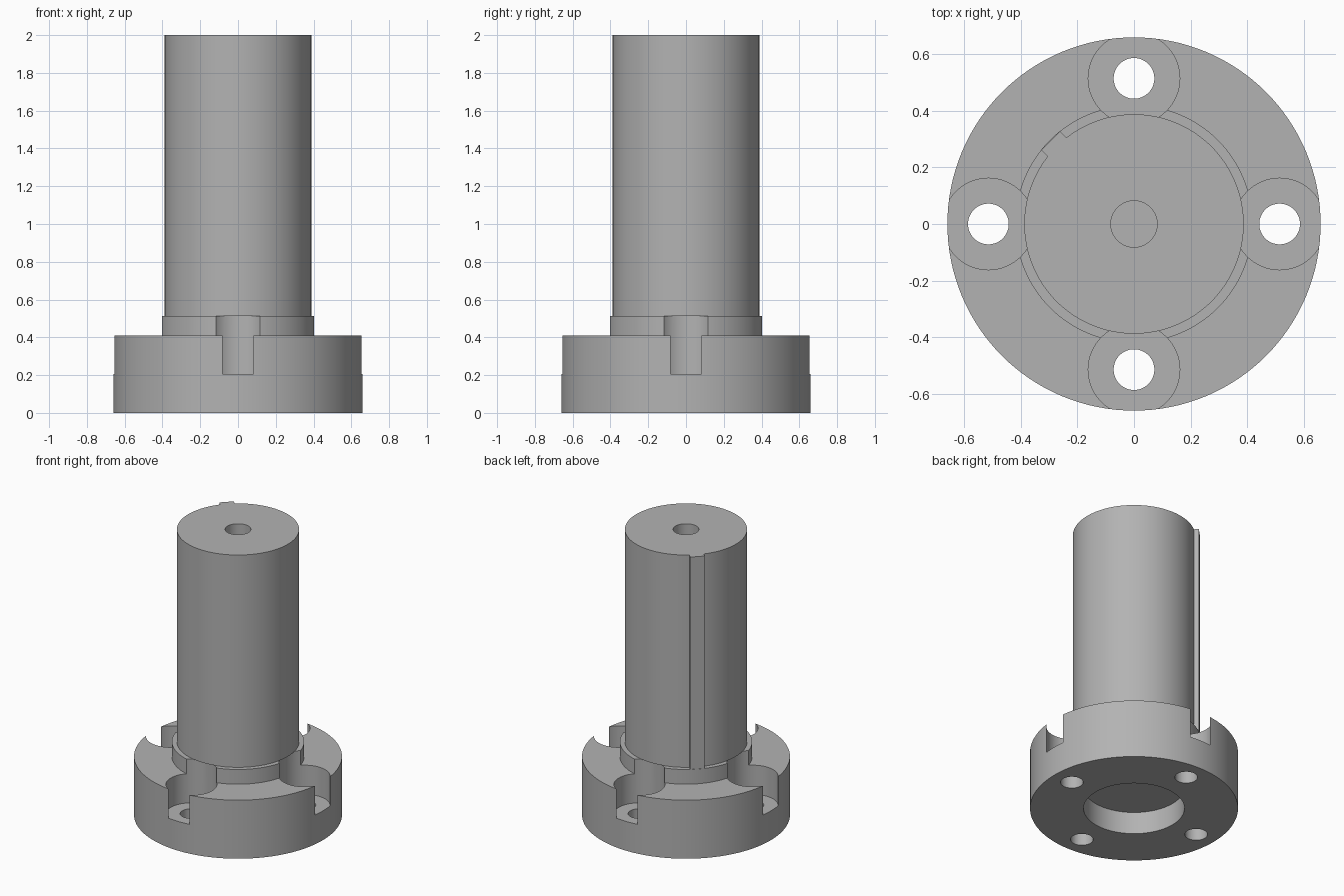
import bpy, bmesh, math
from mathutils import Matrix, Vector

cube = bpy.data.objects.get("Cube")
if cube:
    bpy.data.objects.remove(cube, do_unlink=True)

SEG = 128
STEP_Z, COLLAR_Z, TOP_Z = 0.41, 0.513, 2.0
BOLT_R = 0.515

steel = bpy.data.materials.new("grey steel")
steel.use_nodes = True
colour = (0.45, 0.45, 0.45, 1)
steel.diffuse_color = colour
steel.node_tree.nodes["Principled BSDF"].inputs["Base Color"].default_value = colour


def finish(name, bm):
    """Turn a bmesh into a linked, shaded object."""
    bmesh.ops.recalc_face_normals(bm, faces=bm.faces[:])
    mesh = bpy.data.meshes.new(name)
    bm.to_mesh(mesh)
    bm.free()
    mesh.materials.append(steel)
    obj = bpy.data.objects.new(name, mesh)
    bpy.context.collection.objects.link(obj)
    return obj


def lathe(name, profile):
    """Revolve a list of (radius, height) points about z."""
    bm = bmesh.new()
    verts = [bm.verts.new((r, 0, z)) for r, z in profile]
    edges = [bm.edges.new(pair) for pair in zip(verts, verts[1:])]
    bmesh.ops.spin(bm, geom=verts + edges, cent=(0, 0, 0), axis=(0, 0, 1),
                   angle=math.tau, steps=SEG, use_merge=False)
    bmesh.ops.remove_doubles(bm, verts=bm.verts[:], dist=0.0001)
    return finish(name, bm)


def bolt_cutter(name, radius, z0, z1):
    """Four cylinders on the bolt circle, used for cutting."""
    bm = bmesh.new()
    for i in range(4):
        place = Matrix.Rotation(i * math.pi / 2, 4, "Z") @ Matrix.Translation(
            (BOLT_R, 0, (z0 + z1) / 2))
        bmesh.ops.create_cone(bm, cap_ends=True, segments=64, radius1=radius,
                              radius2=radius, depth=z1 - z0, matrix=place)
    obj = finish(name, bm)
    obj.hide_render = True
    return obj


def shade(obj):
    bpy.ops.object.select_all(action="DESELECT")
    obj.select_set(True)
    bpy.context.view_layer.objects.active = obj
    bpy.ops.object.shade_smooth_by_angle(angle=math.radians(30))


# Flange with raised collar and a recess underneath
flange = lathe("flange", [(0, 0.155), (0.32, 0.155), (0.32, 0), (0.66, 0),
                          (0.66, STEP_Z), (0.42, STEP_Z), (0.42, COLLAR_Z),
                          (0, COLLAR_Z)])

# Open counterbores and through holes for four bolts
cutters = [bolt_cutter("counterbore_cutter", 0.162, 0.205, 0.8),
           bolt_cutter("bolt_hole_cutter", 0.072, -0.2, 0.3)]
for cutter in cutters:
    mod = flange.modifiers.new(cutter.name, "BOOLEAN")
    mod.operation = "DIFFERENCE"
    mod.solver = "EXACT"
    mod.object = cutter
    bpy.context.view_layer.objects.active = flange
    bpy.ops.object.modifier_apply(modifier=mod.name)
    bpy.data.objects.remove(cutter, do_unlink=True)
shade(flange)

# Shaft with a blind centre hole in its top
shaft = lathe("shaft", [(0, COLLAR_Z), (0.388, COLLAR_Z), (0.388, TOP_Z),
                        (0.082, TOP_Z), (0.082, 1.5), (0, 1.5)])
shade(shaft)

# Key strip along the shaft, on the diagonal at the back
bm = bmesh.new()
inner, outer = 0.375, 0.417
turn = Matrix.Rotation(math.radians(135), 4, "Z")
centre = Vector(((inner + outer) / 2, 0, (COLLAR_Z + TOP_Z) / 2))
size = Matrix.Diagonal((outer - inner, 0.093, TOP_Z - COLLAR_Z, 1))
bmesh.ops.create_cube(bm, size=1, matrix=turn @ Matrix.Translation(centre) @ size)
finish("key_strip", bm)
